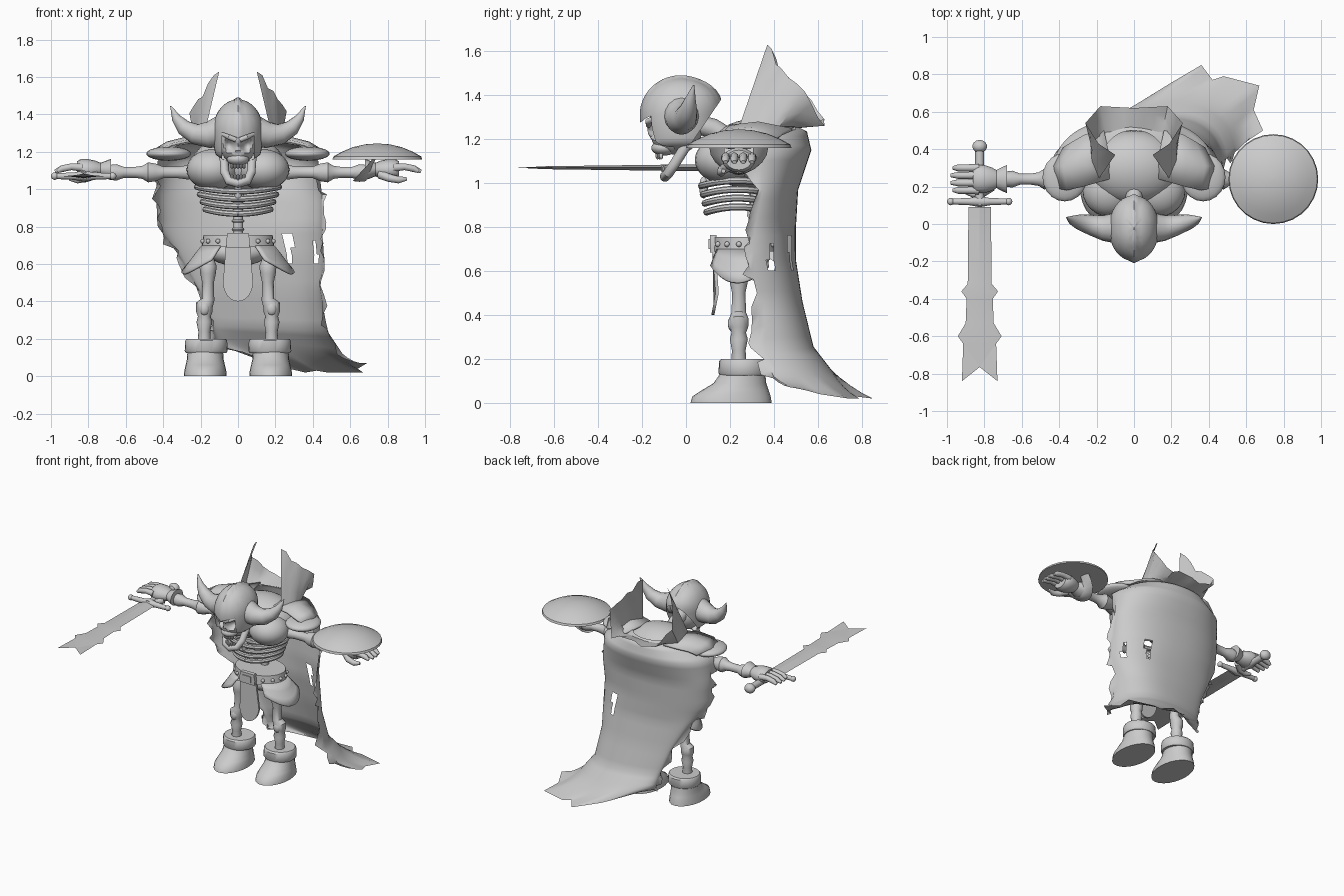
import bpy, bmesh, math, random
from math import sin, cos, pi, radians
from mathutils import Vector, Matrix

random.seed(4)
cube = bpy.data.objects.get("Cube")
if cube:
    bpy.data.objects.remove(cube)

GREY = (0.6, 0.6, 0.6, 1)
grey = bpy.data.materials.new("plain_grey")
grey.use_nodes = True
grey.diffuse_color = GREY
grey.node_tree.nodes["Principled BSDF"].inputs["Base Color"].default_value = GREY


def finish(name, bm, angle=40):
    bmesh.ops.recalc_face_normals(bm, faces=bm.faces)
    mesh = bpy.data.meshes.new(name)
    bm.to_mesh(mesh)
    bm.free()
    for p in mesh.polygons:
        p.use_smooth = True
    mesh.set_sharp_from_angle(angle=radians(angle))
    mesh.materials.append(grey)
    ob = bpy.data.objects.new(name, mesh)
    bpy.context.collection.objects.link(ob)
    return ob


def loft_bm(rings, wrap=True):
    """Skin a stack of point rows; wrapped stacks get end caps."""
    bm = bmesh.new()
    rows = [[bm.verts.new(p) for p in ring] for ring in rings]
    n = len(rows[0])
    for a, b in zip(rows, rows[1:]):
        for i in range(n if wrap else n - 1):
            j = (i + 1) % n
            bm.faces.new((a[i], a[j], b[j], b[i]))
    if wrap:
        bm.faces.new(rows[0])
        bm.faces.new(rows[-1])
    return bm


def sheet(name, rows, thickness):
    finish(name, loft_bm(rows, False)).modifiers.new("thickness", 'SOLIDIFY').thickness = thickness


def tube(name, pts, radii, flat=1, ref=(0, 0, 1), sides=12):
    pts = [Vector(p) for p in pts]
    rings = []
    for i, p in enumerate(pts):
        t = (pts[min(i + 1, len(pts) - 1)] - pts[max(i - 1, 0)]).normalized()
        side = t.cross(Vector(ref)).normalized()
        up = side.cross(t)
        r = radii[i] if isinstance(radii, (list, tuple)) else radii
        rings.append([p + side * r * cos(2 * pi * k / sides) + up * r * flat * sin(2 * pi * k / sides)
                      for k in range(sides)])
    return finish(name, loft_bm(rings))


def stack(name, layers, x, sides=24):
    """Elliptical layers of (z, centre y, radius x, radius y)."""
    return finish(name, loft_bm([[(x + rx * cos(2 * pi * k / sides), y + ry * sin(2 * pi * k / sides), z)
                                  for k in range(sides)] for z, y, rx, ry in layers]))


def ball_bm(loc, size, segs=24):
    bm = bmesh.new()
    bmesh.ops.create_uvsphere(bm, u_segments=segs, v_segments=segs * 2 // 3, radius=1,
                              matrix=Matrix.Translation(loc) @ Matrix.Diagonal((*size, 1)))
    return bm


def ball(name, loc, size, segs=20):
    return finish(name, ball_bm(loc, size, segs))


def plate(name, pts, depth):
    """Flat outline pushed out along a depth vector."""
    bm = bmesh.new()
    face = bm.faces.new([bm.verts.new(p) for p in pts])
    new = bmesh.ops.extrude_face_region(bm, geom=[face], use_keep_orig=True)["geom"]
    bmesh.ops.translate(bm, vec=depth, verts=[v for v in new if isinstance(v, bmesh.types.BMVert)])
    return finish(name, bm)


def mix(a, b, f):
    return [u + (v - u) * f for u, v in zip(a, b)]


def cut(bm, co, no, clear=False):
    bmesh.ops.bisect_plane(bm, geom=bm.verts[:] + bm.edges[:] + bm.faces[:], plane_co=co, plane_no=no, clear_outer=clear)


# Helmet: ridged dome with straight cheeks, open over the face, cut away under the nape
bm = ball_bm((0, -.025, 1.31), (.135, .175, .17), 32)
for v in bm.verts:
    h, back = (1.31 - v.co.z) / .17, (v.co.y + .025) / .175
    grow = 1 + .25 * max(0, -h * back)
    if 0 < h < .99:
        grow = (1 - .2 * h * h) / math.sqrt(1 - h * h)
    v.co.x *= min(grow, 1.3)
    v.co.y = -.025 + (v.co.y + .025) * grow
    if abs(v.co.x) < .012 and v.co.z > 1.27:
        v.co += (v.co - Vector((0, -.025, 1.31))) * .06
cut(bm, (0, 0, 1.145), (0, .25, -1), True)
cut(bm, (0, .01, 1.16), (0, .22, -.15), True)
for s in (-1, 1):
    cut(bm, (s * .085, 0, 0), (s, 0, 0))
    cut(bm, (0, 0, 1.275), (-s * .35, 0, 1))
bmesh.ops.delete(bm, geom=[f for f in bm.faces if (lambda c: c.y < -.06 and abs(c.x) < .085 and
                 c.z < 1.275 + .35 * abs(c.x))(f.calc_center_median())], context='FACES')
finish("helmet", bm, 60)

# Skull with sunken eyes
bm = ball_bm((0, -.05, 1.25), (.098, .125, .12), 40)
for v in bm.verts:
    for s in (-1, 1):
        d = (v.co - Vector((s * .045, -.16, 1.235))).length
        v.co.y += .06 * max(0, 1 - (d / .042) ** 2)
    d = (v.co - Vector((0, -.17, 1.19))).length
    v.co.y += .03 * max(0, 1 - d / .025)
finish("skull", bm, 60)
ball("upper_jaw", (0, -.1, 1.16), (.06, .058, .035))
tube("lower_jaw", [(-.075, 0, 1.17), (-.07, -.05, 1.09), (-.05, -.08, 1.045), (0, -.095, 1.03),
                   (.05, -.08, 1.045), (.07, -.05, 1.09), (.075, 0, 1.17)], .024)
for i in range(-2, 3):
    for z in (1.065, 1.125):
        ball("tooth", (i * .016, -.105 + abs(i) * .008 - .4 * (z - 1.065), z), (.009, .01, .018), 8)
tube("neck", [(0, .04, 1.27), (0, .12, 1.25), (0, .25, 1.17)], .045)

# Torso, ribs and spine
ball("upper_back", (0, .3, 1.13), (.25, .2, .16), 28)
for i in range(4):
    rx, z = .22 - .015 * i, 1.0 - .04 * i
    path = [(rx * sin(a), .235 - (.165 - .008 * i) * cos(a), z - .012 * cos(2 * a))
            for a in [2 * pi * k / 28 for k in range(29)]]
    tube("rib", path, .016, sides=8)
ball("breastbone", (0, .08, .98), (.022, .02, .05))
tube("spine", [(0, .32, .7), (0, .32, 1.05)], .028, ref=(0, 1, 0))
for i in range(7):
    ball("vertebra", (0, .32, .74 + .045 * i), (.034, .034, .016), 12)

# Hips, belt, buckle and loincloth
ball("pelvis", (0, .27, .66), (.16, .11, .07))
stack("belt", [(.69, .27, .195, .15), (.755, .27, .185, .145)], 0, 32)
plate("buckle", [(-.06, .108, .685), (.06, .108, .685), (.065, .108, .72), (.055, .108, .765),
                 (-.055, .108, .765), (-.065, .108, .72)], (0, .03, 0))
plate("buckle_panel", [(-.035, .102, .7), (.035, .102, .7), (.035, .102, .745), (-.035, .102, .745)], (0, .01, 0))
for k in range(16):
    a = 2 * pi * (k + .5) / 16
    ball("belt_stud", (.192 * sin(a), .27 - .15 * cos(a), .722), (.013, .013, .013), 8)
edge = [(.08 * cos(a), .135 + .02 * sin(a), .5 + .1 * sin(a)) for a in [-pi * k / 12 for k in range(13)]]
plate("loincloth", edge + [(-.065, .12, .7), (.065, .12, .7)], (0, .014, 0))

for s in (-1, 1):
    # Horn
    tube("horn", [(s * .09, -.02, 1.31), (s * .16, -.02, 1.29), (s * .23, -.005, 1.295), (s * .29, .01, 1.33),
                  (s * .33, .02, 1.38), (s * .36, .035, 1.445)], [.085, .07, .055, .042, .025, .003], 1, (0, 1, 0), 16)
    tube("brow", [(s * .01, -.17, 1.262), (s * .045, -.17, 1.28), (s * .08, -.14, 1.295)], [.012, .016, .012])
    # Chest and shoulder armour
    ball("chest", (s * .135, .18, 1.105), (.14, .14, .108), 24)
    ball("shoulder_plate", (s * .37, .25, 1.19), (.12, .13, .038))
    sheet("mantle_plate", [[(s * x, y, z) for x, y, z in row] for row in (
        [(.13, .24, 1.26), (.13, .36, 1.27), (.16, .5, 1.26)], [(.27, .2, 1.265), (.28, .33, 1.28), (.26, .48, 1.25)],
        [(.36, .18, 1.245), (.38, .31, 1.255), (.33, .44, 1.23)], [(.41, .19, 1.215), (.43, .31, 1.225), (.38, .41, 1.2)])],
        .015)
    # Flared hip flap
    rows = [[(s * .195 * w * sin(a), .27 - .15 * (1 + (w - 1) * .4) * cos(a), .7 - .15 * f * (.5 + .5 * sin(pi * k / 12)))
             for k, a in enumerate([.5 + 1.7 * k / 12 for k in range(13)])]
            for f, w in [(0, 1), (.35, 1.2), (.7, 1.38), (1, 1.55)]]
    sheet("hip_flap", rows, .012)
    # Leg bones
    leg = [(.18, .035), (.24, .032), (.29, .042), (.32, .034), (.345, .044), (.38, .046), (.41, .034),
           (.5, .031), (.55, .042), (.59, .046), (.63, .03)]
    tube("leg_bones", [(s * (.18 - .02 * (z > .4)), .24, z) for z, r in leg], [r for z, r in leg], 1, (0, 1, 0), 14)
    ball("kneecap", (s * .18, .21, .36), (.028, .02, .035), 12)
    # Boot
    stack("boot", [(0, .205, .115, .185), (.03, .207, .112, .178), (.06, .225, .105, .15),
                   (.09, .245, .098, .12), (.14, .26, .095, .1)], s * .175)
    stack("boot_cuff", [(.125, .26, .108, .105), (.135, .26, .115, .112), (.19, .26, .112, .11), (.2, .26, .105, .1)], s * .17)
    # Arm bones
    arm = [(.26, .04), (.32, .032), (.4, .032), (.44, .048), (.48, .055), (.51, .036), (.55, .03),
           (.61, .03), (.65, .045), (.69, .04)]
    tube("arm_bones", [(s * x, .24, 1.09) for x, r in arm], [r for x, r in arm], sides=14)
    # Glove and fingers
    glove = [(.68, .075), (.705, .064), (.735, .048), (.76, .062), (.8, .075), (.84, .075), (.86, .06)]
    tube("glove", [(s * x, .24, 1.105) for x, r in glove], [r for x, r in glove], .75, sides=16)
    for i in range(4):
        y, end = .18 + .04 * i, .985 - .012 * abs(i - 1.5)
        tube("finger", [(s * .83, y, 1.115), (s * .89, y, 1.12), (s * .94, y, 1.11), (s * end, y, 1.095)],
             [.022, .019, .019, .01], sides=10)
    tube("thumb", [(s * .76, .2, 1.08), (s * .81, .165, 1.06), (s * .86, .16, 1.05), (s * .9, .17, 1.055)],
         [.025, .022, .02, .01], sides=10)

# Shield on the left arm, held by a slanted strap
stack("shield", [(1.16, .24, .24, .24), (1.175, .24, .235, .235), (1.2, .24, .19, .19), (1.225, .24, .13, .13),
                 (1.24, .24, .065, .065), (1.244, .24, .01, .01)], .745, 28)
tube("shield_strap", [(.73 - .08 * sin(a), .24 - .1 * cos(a), 1.165 - .12 * sin(a))
                      for a in [pi * k / 10 for k in range(11)]], .035, .15, (0, 0, 1), 8)

# Sword in the right hand, with a notched tip
MID = -.825
right = [(.06, .09), (.064, -.32), (.098, -.36), (.07, -.4), (.075, -.53), (.117, -.6), (.088, -.64), (.095, -.84),
         (.05, -.785)]
outline = right + [(0, -.765)] + [(-x, y) for x, y in reversed(right)]
bm = bmesh.new()
for side in (-1, 1):
    edge = [bm.verts.new((MID + x, y, 1.07)) for x, y in outline]
    mid = [bm.verts.new((MID, y, 1.07 + side * (.004 + .013 * (y + .84)))) for x, y in right[:7]]
    for i in range(8):
        inner = mid[i:i + 2][::-1] + ([edge[9]] if i == 7 else [])
        if i == 6:
            inner = [edge[9], mid[6]]
        for a, b in ((edge[i], edge[i + 1]), (edge[18 - i], edge[17 - i])):
            bm.faces.new([a, b] + inner)
bmesh.ops.remove_doubles(bm, verts=bm.verts, dist=.0001)
finish("sword_blade", bm, 20)
tube("sword_grip", [(MID, .1, 1.07), (MID, .4, 1.07)], .024)
ball("pommel", (MID, .415, 1.07), (.04, .035, .035), 14)
tube("sword_guard", [(MID + x, .12, 1.07) for x in (-.16, -.05, 0, .05, .16)], [.015, .02, .03, .02, .015])
for s in (-1, 1):
    ball("guard_knob", (MID + s * .155, .12, 1.07), (.02, .02, .02), 12)

# Cape: (left z, right z, left x, left y, right x, right y, back y) per level
levels = [(1.26, 1.26, -.19, .25, .19, .25, .5), (1.235, 1.235, -.33, .23, .33, .23, .55),
          (1.15, 1.15, -.43, .28, .43, .28, .57), (.97, .97, -.44, .31, .45, .31, .51),
          (.8, .8, -.43, .3, .45, .27, .5), (.65, .65, -.32, .4, .46, .26, .5),
          (.46, .46, -.21, .46, .44, .31, .53), (.27, .24, -.14, .5, .48, .31, .58),
          (.18, .12, -.12, .51, .56, .37, .66)]
hem = [(-.11, .52, .16), (.03, .61, .13), (.19, .75, .06), (.36, .85, .02), (.42, .77, .03), (.48, .79, .02),
       (.67, .74, .02), (.64, .61, .04), (.69, .5, .07)]
COLS, SUB = 40, 4
fine = [mix(a, b, k / SUB) for a, b in zip(levels, levels[1:]) for k in range(SUB)] + [levels[-1]]
rows = []
for n, (zl, zr, xl, yl, xr, yr, yb) in enumerate(fine):
    row = []
    for k in range(COLS + 1):
        c, d = cos(pi * k / COLS), sin(pi * k / COLS)
        ux = math.copysign(abs(c) ** .9, c)
        f = (1 - ux) / 2
        y = yl + (yr - yl) * f
        p = Vector((xl + (xr - xl) * f, y + (yb - y) * max(d, 0) ** .9, zl + (zr - zl) * f))
        if k in (0, COLS) and n > 9:
            p += Vector((random.uniform(-.03, .03), random.uniform(-.03, .03), random.uniform(-.03, .01)))
        row.append(p)
    rows.append(row)
hem_row = [mix(a, b, k / 5) for a, b in zip(hem, hem[1:]) for k in range(5)] + [hem[-1]]
last = rows[-1]
rows += [[Vector(mix(p, q, f)) - Vector((0, 0, .05 * f * (1 - f))) for p, q in zip(last, hem_row)]
         for f in (.25, .5, .75, 1)]
bm = loft_bm(rows, False)
tears = [Vector((.27, .48, .7)), Vector((.43, .4, .66))]
torn = [f for f in bm.faces if any(abs(q.z) < .08 and q.xy.length < .02 + .1 * (.08 - abs(q.z))
        for q in [f.calc_center_median() - t for t in tears])]
bmesh.ops.delete(bm, geom=torn, context='FACES')
finish("cape", bm, 60)

# Standing torn collar, high at the front and low behind
base = [(.19, .24, 1.25), (.23, .33, 1.25), (.23, .42, 1.25), (.15, .49, 1.25), (0, .51, 1.25)]
rim = [(.1, .37, 1.63), (.19, .43, 1.51), (.26, .54, 1.41), (.18, .63, 1.28), (0, .62, 1.27)]


def half_to_full(line):
    half = [mix(a, b, k / 3) for a, b in zip(line, line[1:]) for k in range(3)] + [list(line[-1])]
    return half + [[-x, y, z] for x, y, z in reversed(half[:-1])]


low, high = half_to_full(base), half_to_full(rim)
for i in range(1, len(high) - 1):
    high[i][2] += random.uniform(-.03, .02)
rows = [[mix(a, b, f) for a, b in zip(low, high)] for f in (0, .33, .66, 1)]
finish("cape_collar", loft_bm(rows, False), 50)
